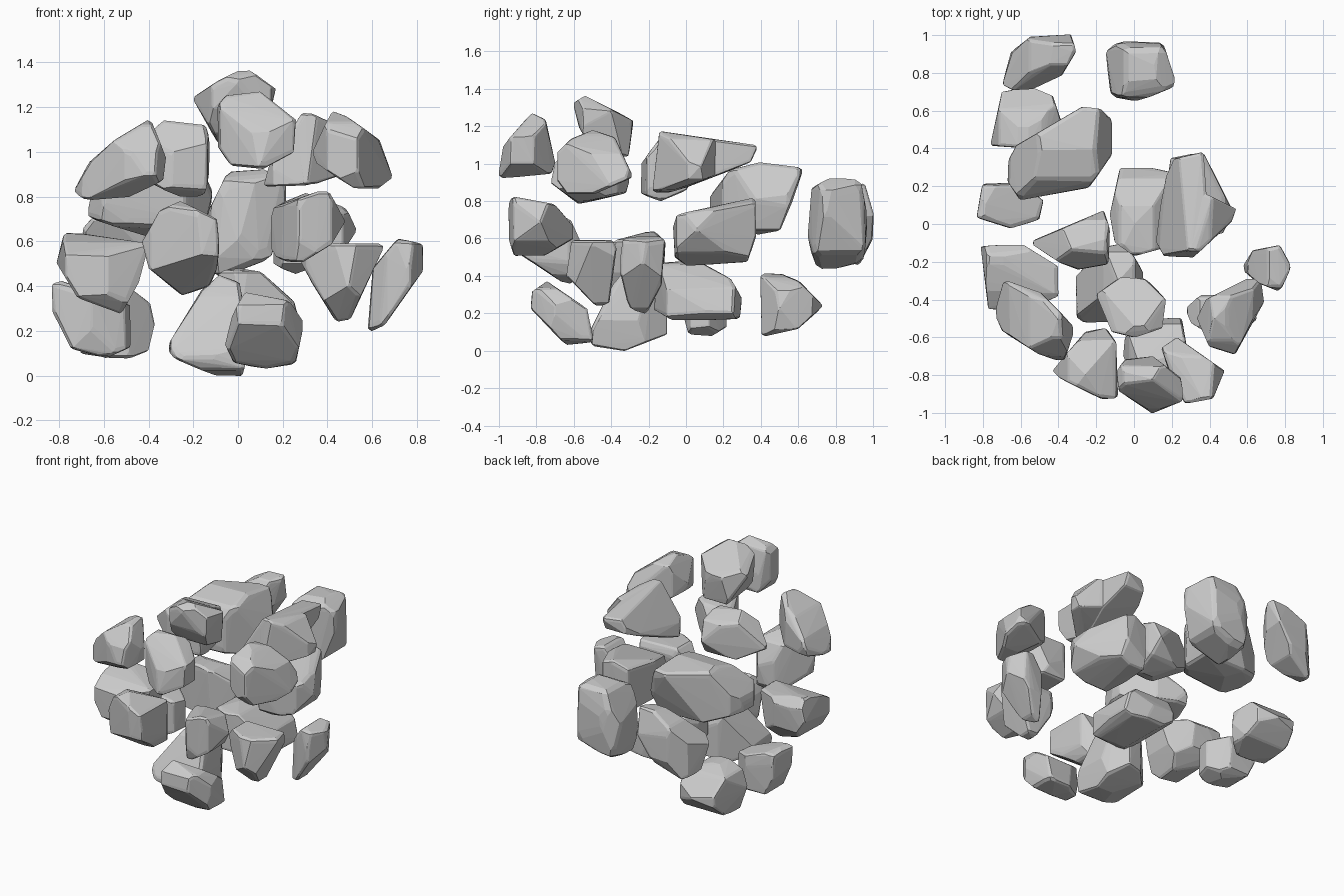
import bpy, bmesh, random
from mathutils import Vector
from mathutils.geometry import convex_hull_2d

random.seed(4)
AXES = {"front": (0, 2), "side": (1, 2), "top": (0, 1)}


def hull(bm, pts):
    vs = [bm.verts.new(p) for p in pts]
    res = bmesh.ops.convex_hull(bm, input=vs)
    junk = {g for g in res["geom_interior"] + res["geom_unused"] if isinstance(g, bmesh.types.BMVert)}
    bmesh.ops.delete(bm, geom=list(junk), context='VERTS')


def chunk(bm, r, views):
    """Cut a block to its outlines (hundredths of a unit), then round its corners."""
    b = bmesh.new()
    bmesh.ops.create_cube(b, size=4)
    for view, flat in views.items():
        i, j = AXES[view]
        pts = [Vector((flat[k] / 100, flat[k + 1] / 100)) for k in range(0, len(flat), 2)]
        pts = [pts[k] for k in convex_hull_2d(pts)]
        mid = sum(pts, Vector((0, 0))) / len(pts)
        for p, q in zip(pts, pts[1:] + pts[:1]):
            n2 = Vector((q.y - p.y, p.x - q.x))
            if n2.length < 1e-5:
                continue
            if n2.dot(p - mid) < 0:
                n2 = -n2
            co, no = Vector(), Vector()
            co[i], co[j] = p
            no[i], no[j] = n2.normalized()
            bmesh.ops.bisect_plane(b, geom=b.verts[:] + b.edges[:] + b.faces[:],
                                   plane_co=co, plane_no=no, clear_outer=True)
            rest = [v.co.copy() for v in b.verts]
            b.clear()
            hull(b, rest)
            bmesh.ops.dissolve_limit(b, angle_limit=0.001, verts=b.verts[:], edges=b.edges[:])
    corners = [v.co.copy() for v in b.verts]
    b.clear()
    bmesh.ops.create_icosphere(b, subdivisions=1, radius=1)
    ball = [v.co.copy() for v in b.verts]
    b.free()
    c = sum(corners, Vector()) / len(corners)
    out = []
    for p in corners:
        rr = r * random.uniform(0.6, 1.2)
        core = p + (c - p).normalized() * rr * 1.1
        out += [core + d * rr for d in ball]
    hull(bm, out)


def rock(name, *chunks, r=0.02):
    bm = bmesh.new()
    for views in chunks:
        chunk(bm, r, views)
    bmesh.ops.recalc_face_normals(bm, faces=bm.faces[:])
    me = bpy.data.meshes.new(name)
    bm.to_mesh(me)
    bm.free()
    bpy.context.collection.objects.link(bpy.data.objects.new(name, me))


# Rear rocks
rock("rock_rear_left", dict(
    top=[-70, 71, -65, 90, -55, 99, -33, 100, -31, 92, -38, 79, -55, 71],
    side=[71, 70, 80, 50, 92, 46, 100, 60, 100, 73, 95, 89, 85, 88],
    front=[-70, 50, -70, 64, -55, 82, -40, 90, -31, 90, -33, 73, -45, 54, -62, 46]))
rock("rock_rear_middle", dict(
    top=[-15, 82, -15, 92, -6, 97, 15, 95, 22, 74, 0, 65, -12, 69],
    side=[65, 60, 68, 88, 78, 93, 92, 91, 98, 70, 93, 47, 72, 42],
    front=[-9, 44, 14, 52, 22, 74, 21, 87, 13, 92, -4, 91, -15, 70]), r=0.045)
rock("rock_rear_low", dict(
    top=[-76, 42, -70, 70, -55, 73, -43, 68, -37, 50, -50, 40],
    side=[40, 41, 41, 8, 60, 12, 73, 24, 60, 37, 51, 41],
    front=[-76, 26, -72, 37, -60, 42, -48, 39, -39, 32, -37, 22, -40, 11, -50, 7, -70, 10]))
rock("rock_large_slab", dict(
    top=[-67, 33, -63, 41, -26, 62, -12, 60, -11, 38, -23, 20, -61, 13, -67, 22],
    side=[12, 80, 24, 96, 40, 100, 62, 97, 50, 65, 40, 62, 15, 68],
    front=[-68, 72, -40, 62, -15, 65, -11, 80, -20, 100, -50, 100, -66, 80]), r=0.03)

# Left rocks
rock("rock_left_low", dict(
    top=[-83, 4, -80, 21, -60, 22, -48, 12, -50, 3, -65, -2],
    front=[-83, 41, -80, 42, -45, 30, -43, 15, -58, 8, -74, 12, -83, 30],
    side=[-2, 38, 6, 43, 20, 40, 22, 28, 21, 12, 14, 8, 2, 9, -2, 20]))
rock("rock_left_upper", dict(
    top=[-54, -10, -16, 7, -13, -3, -14, -21, -30, -24, -40, -20],
    front=[-54, 95, -34, 114, -15, 112, -11, 97, -15, 81, -22, 78, -33, 83],
    side=[-24, 84, -24, 100, -13, 114, 2, 108, 7, 96, 0, 86, -14, 80]))
rock("rock_left_middle", dict(
    top=[-81, -12, -60, -10, -40, -23, -40, -38, -58, -46, -77, -45],
    front=[-81, 51, -78, 63, -70, 63, -40, 58, -44, 42, -52, 28, -71, 35],
    side=[-46, 36, -46, 53, -36, 59, -17, 64, -11, 58, -12, 42, -25, 29, -38, 28]))
rock("rock_left_top", dict(
    top=[-74, -47, -69, -30, -50, -36, -31, -56, -37, -73, -50, -69, -70, -56],
    front=[-73, 82, -66, 95, -55, 105, -39, 114, -32, 97, -33, 88, -48, 80, -70, 79],
    side=[-72, 90, -70, 100, -60, 112, -50, 114, -40, 109, -30, 92, -32, 85, -58, 79]))

# Middle rocks; the upper one is bent, so it is two chunks
rock("rock_middle_low", dict(
    top=[-13, 5, -7, 30, 5, 31, 30, 25, 25, -10, 0, -17, -10, -10],
    side=[-17, 22, -16, 46, 0, 48, 10, 46, 24, 38, 30, 27, 29, 18, 10, 17, -8, 17],
    front=[-13, 38, -8, 46, 0, 48, 10, 46, 25, 32, 28, 20, 20, 16, 0, 18, -12, 26]))
wedge = dict(side=[-18, 83, -14, 117, 8, 112, 38, 109, 35, 102, 0, 88],
             front=[12, 85, 14, 92, 30, 118, 40, 114, 54, 98, 52, 92, 35, 86])
rock("rock_middle_bent",
     dict(wedge, top=[15, 20, 22, 35, 36, 38, 38, 15, 30, -18, 16, -17, 12, -10]),
     dict(wedge, top=[32, 18, 40, 15, 54, 8, 52, 2, 30, -18, 20, -10]), r=0.015)
rock("rock_middle_block", dict(
    top=[16, 10, 20, 35, 36, 38, 53, 5, 47, -5, 20, -7],
    side=[-7, 66, -5, 72, 37, 81, 38, 62, 33, 48, 0, 45, -6, 50],
    front=[15, 75, 30, 81, 48, 75, 53, 65, 45, 53, 25, 46, 15, 50]))
rock("rock_base", dict(
    top=[-31, -28, -30, -50, -25, -54, 5, -50, 8, -30, -5, -10, -15, -12],
    front=[-32, 12, -15, 39, -8, 45, 0, 42, 5, 15, 2, 0, -10, 0, -28, 8],
    side=[-52, 7, -38, 36, -30, 45, -15, 40, -6, 18, -10, 9, -33, 0, -50, 3]))
rock("rock_peak", dict(
    top=[-20, -37, -6, -27, 6, -29, 17, -40, 15, -55, 0, -60, -12, -57],
    front=[-20, 124, -10, 131, 0, 136, 6, 136, 17, 128, 10, 100, -8, 103],
    side=[-60, 133, -55, 136, -28, 122, -31, 104, -50, 108, -57, 120]))

# Front rocks
rock("rock_front_left", dict(
    top=[-43, -78, -25, -57, -15, -55, -10, -62, -9, -92, -15, -93, -40, -81],
    front=[-43, 60, -35, 74, -26, 78, -10, 70, -8, 50, -13, 40, -25, 36, -40, 48],
    side=[-93, 55, -92, 74, -80, 78, -62, 70, -55, 55, -56, 43, -61, 36, -66, 37]))
rock("rock_front_top", dict(
    top=[-9, -78, -5, -72, 10, -70, 25, -82, 27, -93, 10, -100, -8, -88],
    front=[-11, 105, -10, 120, -6, 125, 10, 127, 26, 114, 25, 100, 12, 93, -3, 94],
    side=[-100, 92, -98, 108, -82, 127, -76, 124, -70, 100, -72, 95]))
rock("rock_front_low", dict(
    top=[-6, -70, -5, -60, 10, -50, 25, -50, 29, -70, 20, -83, 0, -83],
    front=[-6, 14, -3, 26, 3, 37, 23, 33, 30, 23, 26, 6, 13, 3, -2, 6],
    side=[-83, 24, -82, 32, -75, 37, -53, 22, -50, 5, -63, 3]))
rock("rock_front_right", dict(
    top=[15, -65, 22, -60, 48, -78, 42, -92, 28, -95, 20, -80],
    front=[12, 60, 16, 75, 40, 83, 48, 69, 42, 59, 26, 49, 14, 54],
    side=[-97, 65, -94, 82, -70, 78, -57, 62, -75, 51, -92, 51]))

# Right rocks
rock("rock_right_top", dict(
    top=[33, -50, 40, -65, 53, -69, 70, -38, 68, -32, 63, -28, 38, -40],
    front=[33, 100, 42, 118, 48, 116, 63, 105, 70, 84, 52, 84, 35, 95],
    side=[-70, 105, -62, 113, -50, 118, -38, 114, -29, 93, -60, 79, -70, 92]))
rock("rock_right_middle", dict(
    top=[27, -45, 35, -38, 62, -38, 65, -50, 50, -64, 30, -52],
    front=[28, 52, 34, 59, 65, 58, 50, 25, 45, 24, 33, 42],
    side=[-64, 40, -61, 59, -40, 60, -38, 55, -42, 25, -47, 23]))
rock("rock_right_outer", dict(
    top=[58, -24, 63, -14, 77, -12, 83, -23, 77, -35, 67, -31],
    front=[59, 20, 60, 48, 72, 61, 82, 59, 83, 48, 64, 22],
    side=[-36, 45, -33, 60, -17, 64, -12, 60, -13, 35, -22, 20, -30, 22]))
